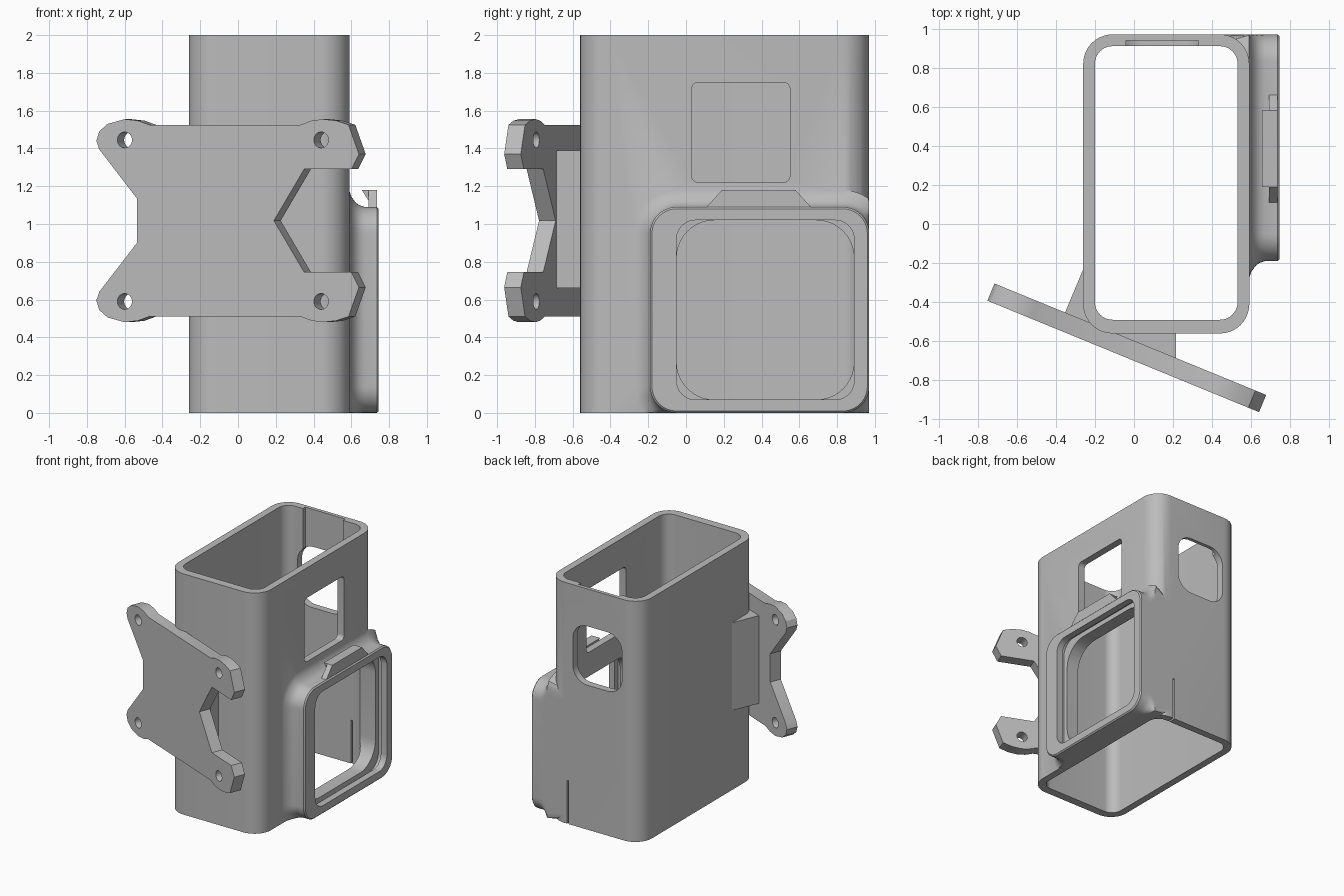
import bpy, bmesh, math

if "Cube" in bpy.data.objects:
    bpy.data.objects.remove(bpy.data.objects["Cube"], do_unlink=True)

grey = bpy.data.materials.new("plain_grey")
grey.use_nodes = True
grey.diffuse_color = (0.5, 0.5, 0.5, 1)
grey.node_tree.nodes["Principled BSDF"].inputs["Base Color"].default_value = (0.5, 0.5, 0.5, 1)

# Maps a 2D outline point and a height along the named axis into space
PLACE = {"x": lambda a, b, h: (h, a, b),
         "y": lambda a, b, h: (a, h, b),
         "z": lambda a, b, h: (a, b, h)}


def loft(name, axis, rings):
    """Closed solid through (height, outline) rings of equal point count."""
    bm = bmesh.new()
    rows = [[bm.verts.new(PLACE[axis](a, b, h)) for a, b in pts] for h, pts in rings]
    n = len(rows[0])
    for lo, hi in zip(rows, rows[1:]):
        for i in range(n):
            j = (i + 1) % n
            bm.faces.new((lo[i], lo[j], hi[j], hi[i]))
    bm.faces.new(rows[0])
    bm.faces.new(rows[-1])
    bmesh.ops.remove_doubles(bm, verts=bm.verts, dist=1e-5)
    bmesh.ops.recalc_face_normals(bm, faces=bm.faces)
    mesh = bpy.data.meshes.new(name)
    bm.to_mesh(mesh)
    bm.free()
    mesh.materials.append(grey)
    ob = bpy.data.objects.new(name, mesh)
    bpy.context.collection.objects.link(ob)
    return ob


def prism(name, axis, pts, lo, hi):
    return loft(name, axis, [(lo, pts), (hi, pts)])


def rounded(a0, b0, a1, b1, r, n=10):
    """Rounded rectangle outline."""
    pts = []
    corners = [(a1 - r, b1 - r), (a0 + r, b1 - r), (a0 + r, b0 + r), (a1 - r, b0 + r)]
    for k, (ca, cb) in enumerate(corners):
        for i in range(n + 1):
            t = math.pi / 2 * (k + i / n)
            pts.append((ca + r * math.cos(t), cb + r * math.sin(t)))
    return pts


def combine(target, tool, operation="DIFFERENCE"):
    mod = target.modifiers.new("combine", "BOOLEAN")
    mod.operation, mod.solver, mod.object = operation, "EXACT", tool
    bpy.context.view_layer.objects.active = target
    bpy.ops.object.modifier_apply(modifier=mod.name)
    bpy.data.objects.remove(tool, do_unlink=True)


def smooth(ob):
    bpy.ops.object.select_all(action="DESELECT")
    ob.select_set(True)
    bpy.context.view_layer.objects.active = ob
    bpy.ops.object.shade_smooth_by_angle(angle=math.radians(30))


# Housing: rounded tube, open at top and bottom
housing = prism("housing", "z", rounded(-0.26, -0.56, 0.59, 0.97, 0.15), 0, 2)


# Raised lens frame, flared where it meets the housing wall
def frame_ring(offset):
    o = offset
    pts = rounded(-0.19 - o, -o, 0.97 + o, 1.09 + o, 0.14 + o)
    return [(min(y, 0.97), max(z, 0)) for y, z in pts]


flare = [(0.44, 0.02), (0.588, 0.09), (0.6, 0.055), (0.62, 0.027),
         (0.64, 0.01), (0.67, 0), (0.735, 0), (0.745, -0.01)]
combine(housing, loft("lens_frame", "x", [(x, frame_ring(o)) for x, o in flare]), "UNION")

# Hollow interior, lens opening with retaining groove, and screen window
cutters = [
    ("interior", "z", rounded(-0.2, -0.49, 0.53, 0.91, 0.09), -0.1, 2.1),
    ("lens_hole", "x", rounded(-0.05, 0.07, 0.89, 1.02, 0.2), 0.4, 0.8),
    ("lens_seat", "x", rounded(-0.05, 0.07, 0.89, 1.02, 0.1), 0.64, 0.8),
    ("lens_groove", "x", rounded(-0.09, 0.03, 0.93, 1.06, 0.12), 0.64, 0.69),
    ("screen_window", "x", rounded(0.03, 1.22, 0.55, 1.75, 0.035), 0.4, 0.8),
    ("port_hole", "y", rounded(-0.09, 1.2, 0.36, 1.69, 0.13), 0.8, 1.1),
    ("port_recess", "y", rounded(-0.04, 1.3, 0.33, 2.2, 0.01), 0.8, 0.94),
    ("back_slit", "y", rounded(0.4, -0.1, 0.415, 0.36, 0.005), 0.8, 1.1),
]
for spec in cutters:
    combine(housing, prism(*spec))
smooth(housing)

# Latch tab with an inward hook above the lens frame
tab = [(0.10, 1.08), (0.19, 1.18), (0.58, 1.18), (0.67, 1.08)]
prism("latch_tab", "x", tab, 0.69, 0.735)
prism("latch_hook", "y", [(0.655, 1.18), (0.7, 1.18), (0.7, 1.11)], 0.19, 0.58)

# Wedge block joining the tilted plate to the housing
wedge = [(-0.36, -0.47), (-0.255, -0.22), (-0.225, -0.22), (-0.225, -0.45),
         (-0.15, -0.53), (0.215, -0.53), (0.215, -0.72)]
prism("mount_block", "z", wedge, 0.66, 1.39)

# Tilted mounting plate: upper half outline mirrored about its middle height
TILT, MID = math.radians(22.3), 1.0175
upper = [(-0.535, 1.135), (-0.735, 1.395), (-0.75, 1.44), (-0.735, 1.49), (-0.69, 1.53),
         (-0.6, 1.555), (-0.53, 1.547), (-0.47, 1.525), (0.33, 1.525), (0.39, 1.547),
         (0.45, 1.555), (0.52, 1.547), (0.585, 1.525), (0.64, 1.37), (0.6, 1.29), (0.35, 1.29)]
outline = upper + [(0.19, MID)] + [(x, 2 * MID - z) for x, z in reversed(upper)]
plate = prism("mount_plate", "y", [(x / math.cos(TILT), z) for x, z in outline], 0, 0.095)
for x in (-0.6, 0.44):
    for z in (1.445, 2 * MID - 1.445):
        u = x / math.cos(TILT)
        combine(plate, prism("screw_hole", "y", rounded(u - 0.042, z - 0.042, u + 0.042, z + 0.042, 0.042, 6), -0.1, 0.2))
plate.rotation_euler.z = -TILT
plate.location.y = -0.70
smooth(plate)
